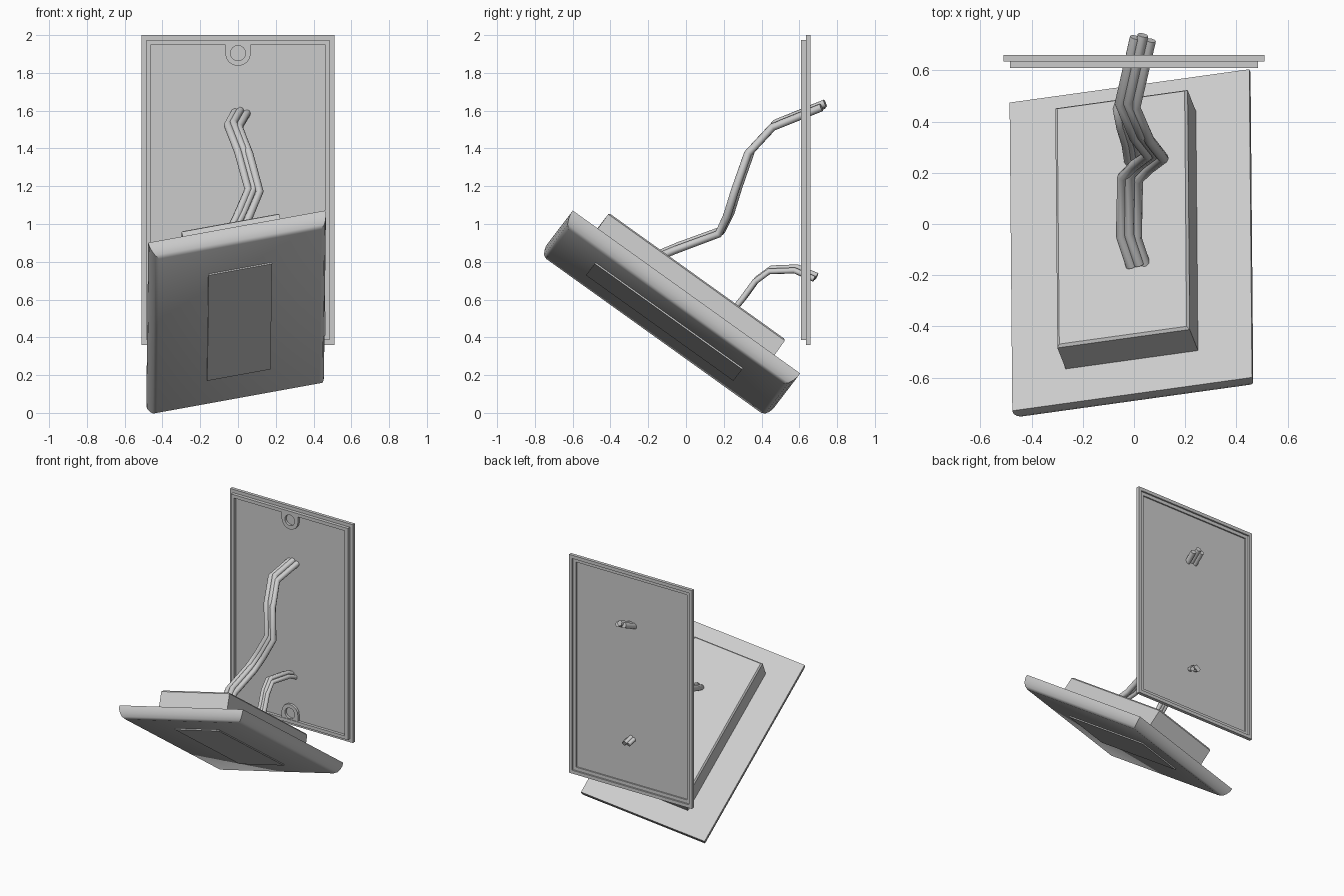
import bpy, bmesh, math
from mathutils import Matrix, Vector

if "Cube" in bpy.data.objects:
    bpy.data.objects.remove(bpy.data.objects["Cube"])


def finish(name, bm, matrix=None, smooth=None):
    bmesh.ops.recalc_face_normals(bm, faces=bm.faces)
    if matrix:
        bm.transform(matrix)
    me = bpy.data.meshes.new(name)
    bm.to_mesh(me)
    bm.free()
    ob = bpy.data.objects.new(name, me)
    bpy.context.collection.objects.link(ob)
    if smooth:
        activate(ob)
        bpy.ops.object.shade_smooth_by_angle(angle=math.radians(smooth))
    return ob


def activate(ob):
    bpy.ops.object.select_all(action='DESELECT')
    ob.select_set(True)
    bpy.context.view_layer.objects.active = ob


def rect_loft(name, w, h, profile, matrix, smooth=None):
    """Loft a capped rectangle through (inset, depth) steps."""
    bm = bmesh.new()
    rings = [[bm.verts.new((sx * (w - i), sy * (h - i), d))
              for sx, sy in ((-1, -1), (1, -1), (1, 1), (-1, 1))] for i, d in profile]
    for a, b in zip(rings, rings[1:]):
        for k in range(4):
            bm.faces.new((a[k], a[(k + 1) % 4], b[(k + 1) % 4], b[k]))
    bm.faces.new(rings[0])
    bm.faces.new(rings[-1])
    return finish(name, bm, matrix, smooth)


def frame(origin, x, y):
    x = Vector(x).normalized()
    y = Vector(y)
    y = (y - x * y.dot(x)).normalized()
    m = Matrix((x, y, x.cross(y))).transposed().to_4x4()
    m.translation = origin
    return m


# wall plate: stepped rim with recesses in front and back (local depth = -y)
wall = frame((0, 0, 1.18), (1, 0, 0), (0, 0, 1))
rect_loft("wall_plate", 0.51, 0.82,
          [(.05, -.632), (.05, -.61), (.025, -.61), (.025, -.635), (0, -.635),
           (0, -.66), (.025, -.66), (.025, -.648), (.05, -.648), (.05, -.638)], wall)

# screw bosses joined to the rim, top and bottom
for name, s in (("upper_screw_boss", 1), ("lower_screw_boss", -1)):
    bm = bmesh.new()
    loops = []
    for k in range(16):
        c, n = math.cos(k * math.pi / 8), math.sin(k * math.pi / 8)
        q = max(abs(c), abs(n)) if n > 0 else 1
        out = (.068 * c / q, min(.068 * n / q, .046))
        hole = (.04 * c, .04 * n)
        loops.append([bm.verts.new((x, y, s * (z + .725) + 1.18))
                      for (x, z), y in ((out, .634), (out, .614), (hole, .614), (hole, .634))])
    for a, b in zip(loops, loops[1:] + loops[:1]):
        for j in range(4):
            bm.faces.new((a[j], a[(j + 1) % 4], b[(j + 1) % 4], b[j]))
    finish(name, bm)

# tilted cover, back box and front paddle share one frame (depth = outward front)
tilt = frame((-0.0125, -0.0625, 0.555), (.935, .13, .17), (0, -.814, .581))
rect_loft("cover_plate", 0.48, 0.74,
          [(0, 0), (0, .022), (.008, .05), (.02, .073), (.04, .087)], tilt, 35)
rect_loft("back_box", 0.265, 0.575,
          [(0, 0), (0, -.145), (.01, -.155)], tilt)
rect_loft("switch_paddle", 0.172, 0.48, [(0, .08), (0, .095)], tilt)


# wire bundles: three strands each
def bundle(name, path, radius, size):
    for n, off in enumerate(((-.03, .004, .004), (.03, -.008, -.008), (0, .012, .014))):
        cu = bpy.data.curves.new(f"{name}_{n + 1}", 'CURVE')
        cu.dimensions = '3D'
        cu.bevel_depth = radius
        cu.bevel_resolution = 2
        cu.use_fill_caps = True
        sp = cu.splines.new('POLY')
        sp.points.add(len(path) - 1)
        for p, co in zip(sp.points, path):
            p.co = (*(Vector(co) + Vector(off) * size), 1)
        ob = bpy.data.objects.new(cu.name, cu)
        bpy.context.collection.objects.link(ob)
        activate(ob)
        bpy.ops.object.convert(target='MESH')
        bpy.ops.object.shade_smooth_by_angle(angle=math.radians(50))


bundle("upper_wire", [(.02, -.17, .82), (-.02, -.05, .87), (-.015, .18, .955),
                      (.03, .225, 1.05), (.085, .265, 1.18), (.03, .335, 1.38),
                      (-.025, .465, 1.52), (.035, .725, 1.625)], .021, 1)
bundle("lower_wire", [(0, .24, .53), (-.01, .305, .61), (-.03, .37, .70),
                      (-.045, .445, .755), (0, .58, .76), (.02, .685, .715)], .016, .75)
